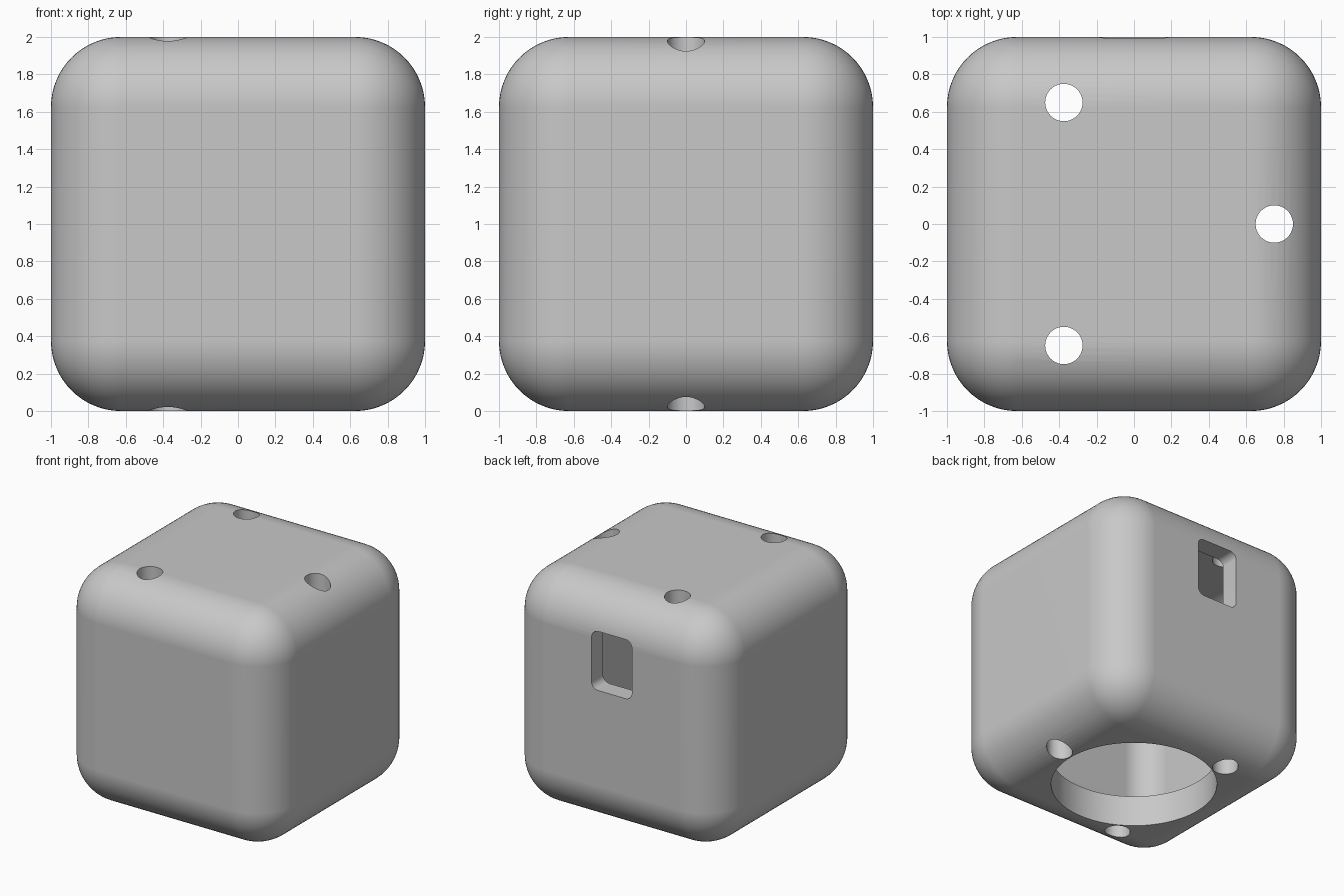
import bpy
import bmesh
import math
from mathutils import Matrix, Vector

cube = bpy.data.objects.get("Cube")
if cube:
    bpy.data.objects.remove(cube, do_unlink=True)

WALL = 0.155      # side and top thickness
FLOOR = 0.26      # base thickness
FILLET = 0.375    # outer edge radius

grey = bpy.data.materials.new("light_grey")
grey.use_nodes = True
colour = (0.58, 0.58, 0.58, 1)
grey.diffuse_color = colour
grey.node_tree.nodes["Principled BSDF"].inputs["Base Color"].default_value = colour


def to_object(name, bm):
    mesh = bpy.data.meshes.new(name)
    bm.normal_update()
    bm.to_mesh(mesh)
    bm.free()
    mesh.materials.append(grey)
    obj = bpy.data.objects.new(name, mesh)
    bpy.context.collection.objects.link(obj)
    return obj


def rounded_box(name, low, high, radius, segments, axis=None):
    """Box with all edges rounded, or only those parallel to one axis."""
    low, high = Vector(low), Vector(high)
    bm = bmesh.new()
    bmesh.ops.create_cube(bm, size=1, matrix=Matrix.Translation((low + high) / 2)
                          @ Matrix.Diagonal((*(high - low), 1)))
    edges = [e for e in bm.edges if axis is None
             or abs(e.verts[0].co[axis] - e.verts[1].co[axis]) > 1e-4]
    bmesh.ops.bevel(bm, geom=edges, offset=radius, segments=segments,
                    profile=0.5, affect='EDGES')
    return to_object(name, bm)


def cylinder(name, x, y, radius, bottom, top, sides):
    bm = bmesh.new()
    bmesh.ops.create_cone(bm, cap_ends=True, segments=sides, radius1=radius,
                          radius2=radius, depth=top - bottom,
                          matrix=Matrix.Translation((x, y, (bottom + top) / 2)))
    return to_object(name, bm)


# Rounded outer body
body = rounded_box("hollow_housing", (-1, -1, 0), (1, 1, 2), FILLET, 16)

# Inner cavity
inner = 1 - WALL
cutters = [rounded_box("cavity_cutter", (-inner, -inner, FLOOR),
                       (inner, inner, 2 - WALL), FILLET - WALL, 12)]

# Large round opening in the base
cutters.append(cylinder("base_opening_cutter", 0, 0, 0.64, -0.2, 0.6, 96))

# Three vertical through holes, evenly spaced around the centre
for i in range(3):
    a = i * math.tau / 3
    cutters.append(cylinder("through_hole_cutter", 0.75 * math.cos(a),
                            0.75 * math.sin(a), 0.1, -0.2, 2.2, 40))

# Rounded slot in the back wall
cutters.append(rounded_box("back_slot_cutter", (-0.19, 0.6, 1.19),
                           (0.19, 1.2, 1.69), 0.06, 8, axis=1))

for cutter in cutters:
    cutter.hide_render = True
    mod = body.modifiers.new(cutter.name, 'BOOLEAN')
    mod.operation = 'DIFFERENCE'
    mod.solver = 'EXACT'
    mod.object = cutter

# Bake the cuts and drop the cutters
graph = bpy.context.evaluated_depsgraph_get()
cut_mesh = bpy.data.meshes.new_from_object(body.evaluated_get(graph))
body.modifiers.clear()
body.data = cut_mesh
for cutter in cutters:
    bpy.data.objects.remove(cutter, do_unlink=True)

# Smooth fillets, crisp hole rims, flat sides
bpy.ops.object.select_all(action='DESELECT')
body.select_set(True)
bpy.context.view_layer.objects.active = body
bpy.ops.object.shade_smooth_by_angle(angle=math.radians(25))
weighted = body.modifiers.new("flat_sides", 'WEIGHTED_NORMAL')
weighted.keep_sharp = True
